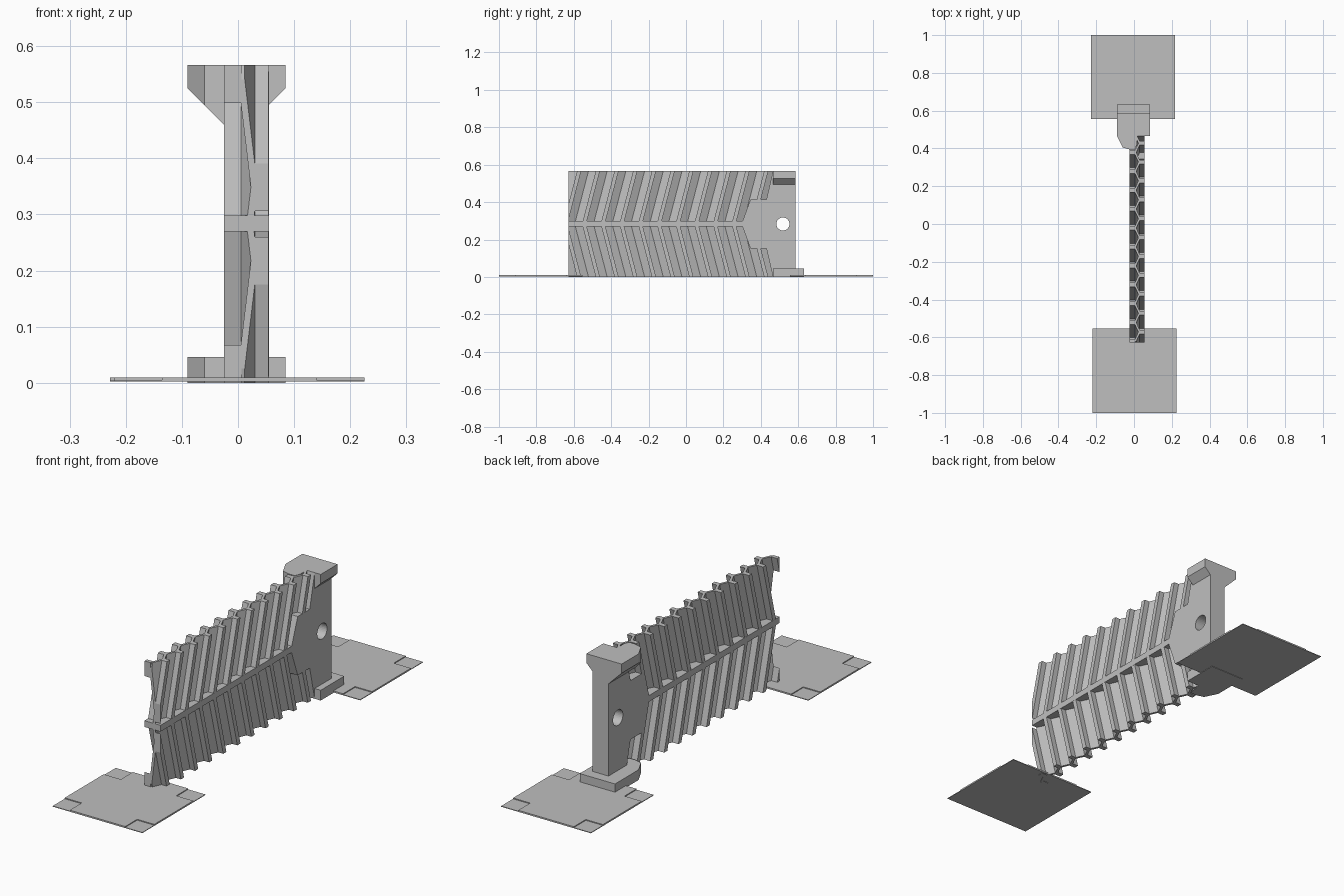
import bpy, bmesh
from mathutils import Vector, Matrix

old = bpy.data.objects.get("Cube")
if old:
    bpy.data.objects.remove(old, do_unlink=True)

grey = bpy.data.materials.new("plain_grey")
grey.use_nodes = True
colour = (0.52, 0.52, 0.52, 1)
grey.diffuse_color = colour
grey.node_tree.nodes["Principled BSDF"].inputs["Base Color"].default_value = colour

X0, X1 = -0.025, 0.055          # outer faces of the slat
TOP, MID = 0.566, 0.283
FRONT, PITCH, LEAN = -0.628, 0.1, 0.26


def finish(name, bm):
    bmesh.ops.recalc_face_normals(bm, faces=bm.faces)
    mesh = bpy.data.meshes.new(name)
    bm.to_mesh(mesh)
    bm.free()
    mesh.materials.append(grey)
    obj = bpy.data.objects.new(name, mesh)
    bpy.context.collection.objects.link(obj)
    return obj


def hull(name, points):
    bm = bmesh.new()
    for p in points:
        bm.verts.new(p)
    bmesh.ops.convex_hull(bm, input=bm.verts)
    bmesh.ops.dissolve_limit(bm, angle_limit=0.01, verts=bm.verts, edges=bm.edges)
    return finish(name, bm)


def box(name, x0, x1, y0, y1, z0, z1):
    return hull(name, [(x, y, z) for x in (x0, x1) for y in (y0, y1) for z in (z0, z1)])


def leaning_prism(bm, outline, end_z):
    """Prism from mid height to end_z, sheared backwards along y."""
    shift = LEAN * abs(end_z - MID)
    low = [bm.verts.new((x, y, MID)) for x, y in outline]
    high = [bm.verts.new((x, y + shift, end_z)) for x, y in outline]
    bm.faces.new(low)
    bm.faces.new(high[::-1])
    n = len(outline)
    for i in range(n):
        j = (i + 1) % n
        bm.faces.new((low[j], low[i], high[i], high[j]))


def clip(bm, y, direction):
    geom = bm.verts[:] + bm.edges[:] + bm.faces[:]
    cut = bmesh.ops.bisect_plane(bm, geom=geom, plane_co=(0, y, 0),
                                 plane_no=(0, direction, 0), clear_outer=True)
    edges = [e for e in cut["geom_cut"] if isinstance(e, bmesh.types.BMEdge)]
    bmesh.ops.holes_fill(bm, edges=edges, sides=0)


# Folded wall and its outer fins, one set above and one below the rail
HALF, FIN = 0.006, 0.011
for label, end_z in (("upper", TOP), ("lower", 0.0)):
    wall, fins = bmesh.new(), bmesh.new()
    for i in range(23):
        y = -0.695 + i * PITCH / 2
        y2 = y + PITCH / 2
        valley = i % 2 == 0
        xa, xb = (0.006, 0.029) if valley else (0.029, 0.006)
        leaning_prism(wall, [(xa - HALF, y), (xa + HALF, y),
                             (xb + HALF, y2), (xb - HALF, y2)], end_z)
        outer = X0 + 0.0004 if valley else X1 - 0.0004
        leaning_prism(fins, [(xa, y - FIN), (outer, y - FIN),
                             (outer, y + FIN), (xa, y + FIN)], end_z)
    for name, bm in (("folded_wall", wall), ("fins", fins)):
        clip(bm, FRONT, -1)
        clip(bm, 0.47, 1)
        finish(label + "_" + name, bm)

# Middle rail
box("middle_rail", X0, X1, FRONT, 0.32, 0.27, 0.298)

# End plate with stepped edge
half = [(0.302, 0.015), (0.345, 0.132), (0.43, 0.132), (0.465, MID), (0.585, MID)]
outline = [(y, MID + h) for y, h in half] + [(y, MID - h) for y, h in half[::-1]]
bm = bmesh.new()
face = bm.faces.new([bm.verts.new((X0, y, z)) for y, z in outline])
ext = bmesh.ops.extrude_face_region(bm, geom=[face])
bmesh.ops.translate(bm, vec=(X1 - X0, 0, 0),
                    verts=[v for v in ext["geom"] if isinstance(v, bmesh.types.BMVert)])
plate = finish("end_plate", bm)

# Pin hole through the end plate
bm = bmesh.new()
bmesh.ops.create_cone(bm, cap_ends=True, segments=32, radius1=0.035, radius2=0.035, depth=0.4,
                      matrix=Matrix.Translation((0, 0.518, MID)) @ Matrix.Rotation(1.570796, 4, "Y"))
cutter = finish("hole_cutter", bm)
cutter.hide_render = True
mod = plate.modifiers.new("pin_hole", "BOOLEAN")
mod.operation, mod.object, mod.solver = "DIFFERENCE", cutter, "EXACT"
bpy.context.view_layer.objects.active = plate
bpy.ops.object.modifier_apply(modifier=mod.name)
bpy.data.objects.remove(cutter, do_unlink=True)

# Flared head and foot flange, each with a chamfered right half and square left half
right_plan = [(-0.09, 0.465), (-0.06, 0.405), (X0, 0.395), (0.005, 0.395), (0.015, 0.42)]
left_plan = [(0.015, 0.465), (X1, 0.465), (0.085, 0.465)]


def under(x):
    if x < 0.015:
        return 0.46 + max(0, X0 - x)
    return 0.495 + max(0, x - X1)


for side, plan in (("right", right_plan), ("left", left_plan)):
    head = [(x, y, z) for x, y0 in plan for y in (y0, 0.585) for z in (under(x), TOP)]
    foot = [(x, y, z) for x, y0 in plan for y in (y0, 0.632) for z in (0, 0.046)]
    hull("head_" + side, head)
    hull("foot_flange_" + side, foot)

# Ground pads: raised cross with lower corners
C = 0.085
for name, x0, x1, y0, y1 in (("front_pad", -0.22, 0.225, -1, -0.553),
                             ("back_pad", -0.228, 0.218, 0.555, 1)):
    box(name + "_base", x0, x1, y0, y1, 0.002, 0.005)
    box(name + "_cross_long", x0 + C, x1 - C, y0, y1, 0.003, 0.009)
    box(name + "_cross_right", x0, x0 + C, y0 + C, y1 - C, 0.003, 0.009)
    box(name + "_cross_left", x1 - C, x1, y0 + C, y1 - C, 0.003, 0.009)
